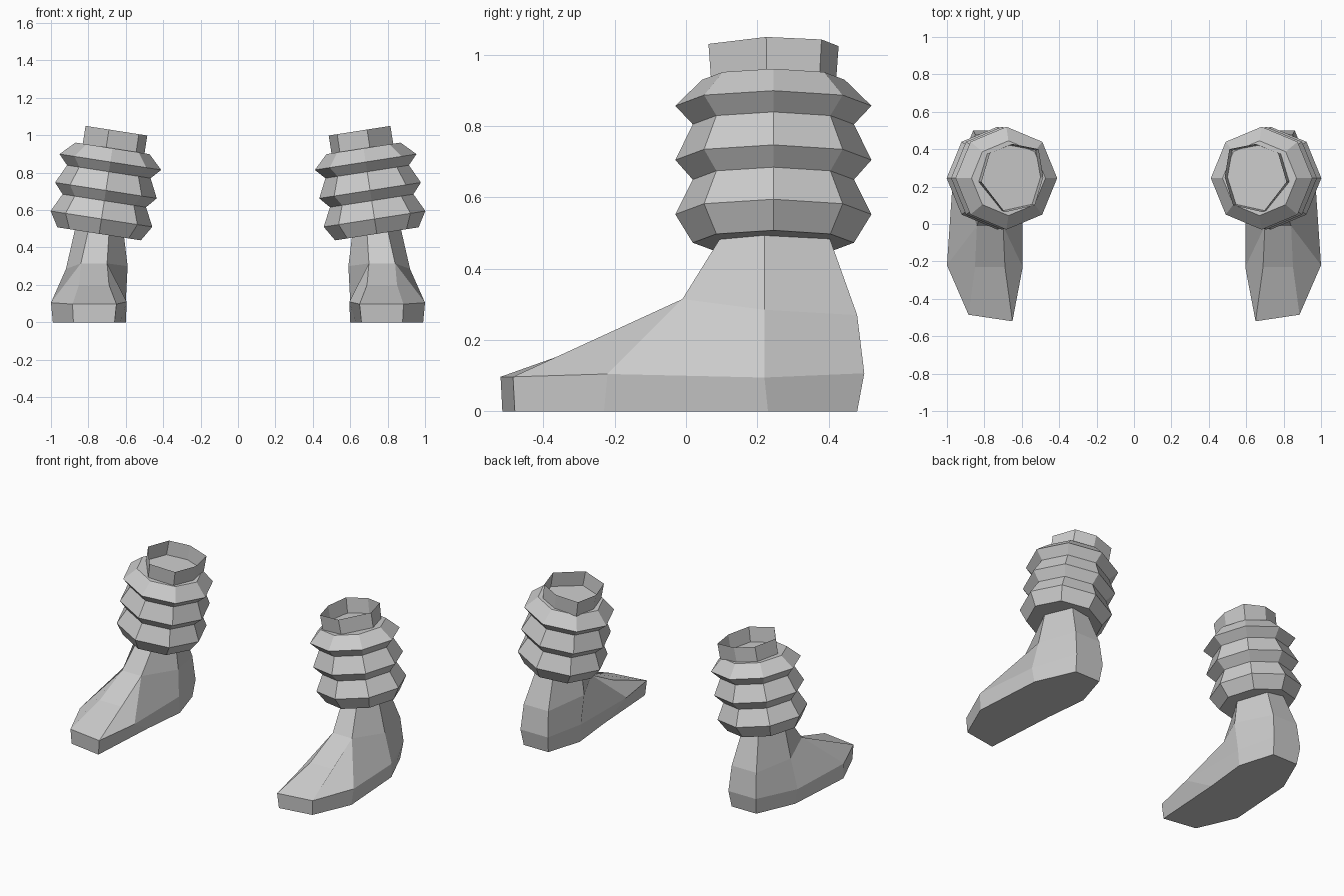
import bpy, bmesh, math

if "Cube" in bpy.data.objects:
    bpy.data.objects.remove(bpy.data.objects["Cube"])

grey = bpy.data.materials.new("light grey")
grey.diffuse_color = (0.6, 0.6, 0.6, 1)
grey.use_nodes = True
grey.node_tree.nodes["Principled BSDF"].inputs["Base Color"].default_value = grey.diffuse_color
TILT = 0.156  # inward lean of the lower leg


def make(name, rows, extra=(), cap_bottom=False, cap_top=False):
    """Skin equal-length closed rows of points, merge shared points, mirror across x."""
    bm = bmesh.new()
    made = {}

    def vert(p):
        if p not in made:
            made[p] = bm.verts.new(p)
        return made[p]

    def face(pts):
        bm.faces.new([vert(p) for p in pts])

    for lo, hi in zip(rows, rows[1:]):
        n = len(lo)
        for i in range(n):
            j = (i + 1) % n
            face((lo[i], lo[j], hi[j], hi[i]))
    for pts in extra:
        face(pts)
    if cap_bottom:
        face(rows[0][::-1])
    if cap_top:
        face(rows[-1])
    bmesh.ops.recalc_face_normals(bm, faces=bm.faces)
    me = bpy.data.meshes.new(name)
    bm.to_mesh(me)
    bm.free()
    me.materials.append(grey)
    ob = bpy.data.objects.new(name, me)
    bpy.context.collection.objects.link(ob)
    mod = ob.modifiers.new("pair", 'MIRROR')
    mod.use_axis = (True, False, False)
    mod.use_mirror_merge = False
    return ob


# Boots: sole outline, welt outline, then instep and ankle
sole = [(.66, -.515, 0), (.88, -.48, 0), (.99, -.23, 0), (.96, .23, 0),
        (.85, .48, 0), (.67, .48, 0), (.60, .25, 0), (.63, -.04, 0)]
welt = [(.65, -.52, .097), (.885, -.485, .097), (1.0, -.22, .105), (.97, .22, .095),
        (.86, .5, .107), (.66, .5, .107), (.60, .24, .11), (.595, -.23, .11)]
r1, r2 = (.69, -.23, .2), (.85, -.23, .2)
f1, f2 = (.70, -.01, .315), (.84, -.01, .315)
out, inn = (.92, .22, .285), (.59, .22, .30)
h1, h2 = (.85, .48, .27), (.67, .48, .27)
upper = [r1, r2, f2, out, h1, h2, inn, f1]
shin = [f1, f2, out, h1, h2, inn]
ankle = [(x, y, .483 + TILT * (x - .742)) for x, y in
         [(.69, .10), (.80, .10), (.87, .22), (.81, .40), (.69, .40), (.61, .22)]]
collar = [(shin[i], shin[(i + 1) % 6], ankle[(i + 1) % 6], ankle[i]) for i in range(6)]
make("boots", [sole, welt, upper], [(r1, r2, f2, f1), ankle] + collar, cap_bottom=True)

# Bellows: tilted octagon rings alternating wide and narrow
lean = math.atan(TILT)


def ring(z, r):
    cx = .73 - (z - .5525) * TILT
    pts = []
    for k in range(8):
        a = k * math.pi / 4
        pts.append((cx + r * math.cos(a) * math.cos(lean), .245 + r * math.sin(a),
                    z + r * math.cos(a) * math.sin(lean)))
    return pts


make("bellows", [ring(z, r) for z, r in
                 [(.473, .226), (.5525, .275), (.65, .226), (.705, .275),
                  (.805, .226), (.857, .275), (.93, .2)]],
     cap_bottom=True, cap_top=True)

# Cuffs: open seven-sided collars standing on the bellows
outline = [(.815, .225), (.69, .063), (.53, .10), (.485, .25),
           (.51, .40), (.65, .428), (.77, .38)]
cuff_top = [(x, y, 1.05 + TILT * (x - .815)) for x, y in outline]
cuff_base = [(x + .1 * TILT, y + (.245 - y) * .04, z - .1) for x, y, z in cuff_top]
make("cuffs", [cuff_base, cuff_top])
